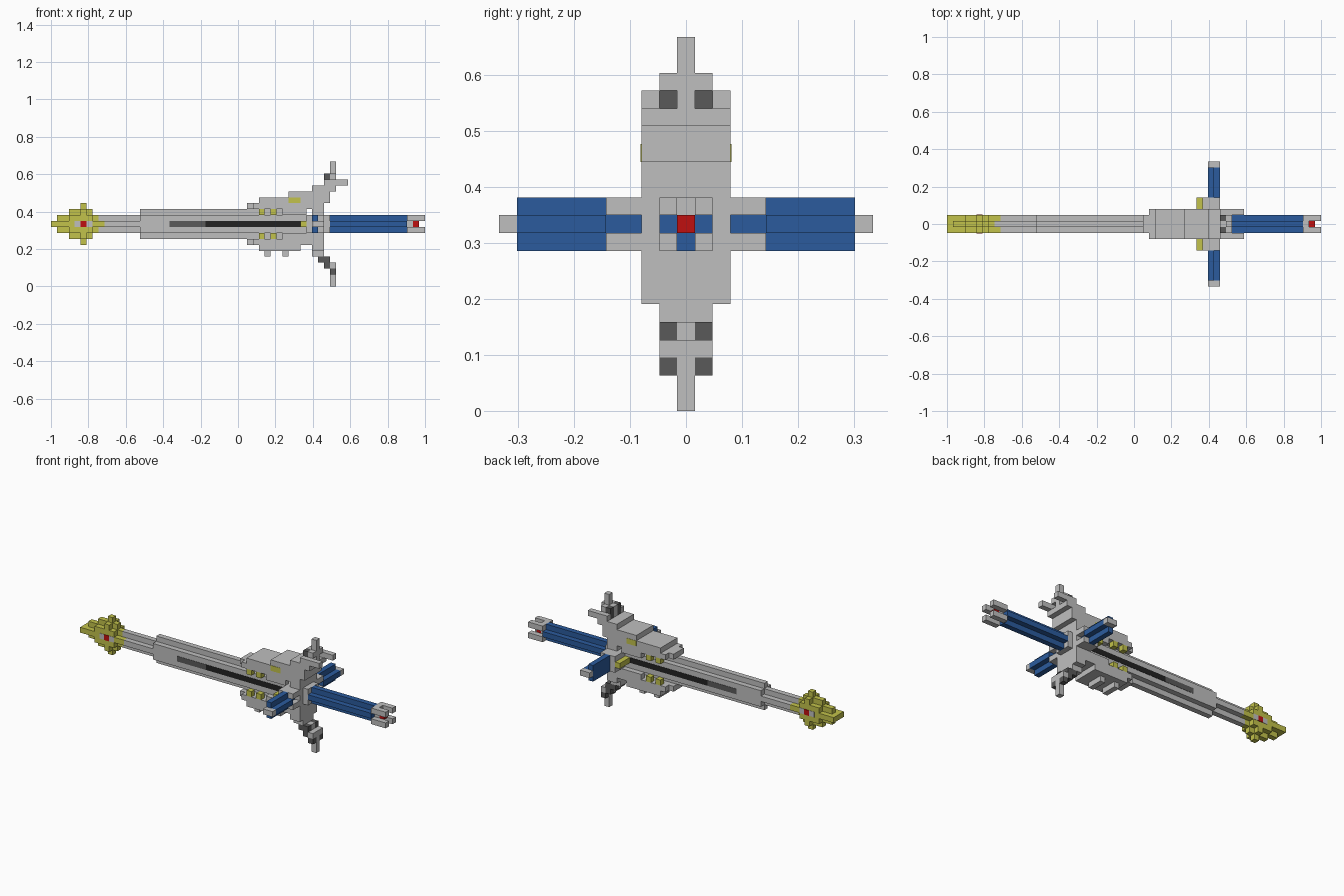
import bpy, bmesh
from mathutils import Vector

cube = bpy.data.objects.get("Cube")
if cube:
    bpy.data.objects.remove(cube, do_unlink=True)

U = 2 / 63  # edge length of one block


def material(name, r, g, b):
    m = bpy.data.materials.new(name)
    m.use_nodes = True
    m.diffuse_color = (r, g, b, 1)
    m.node_tree.nodes["Principled BSDF"].inputs["Base Color"].default_value = (r, g, b, 1)
    return m


GREY = material("light grey", 0.52, 0.52, 0.52)
DARK = material("dark grey", 0.10, 0.10, 0.10)
BLACK = material("black", 0.016, 0.016, 0.016)
BLUE = material("blue", 0.024, 0.105, 0.34)
GOLD = material("yellow", 0.54, 0.54, 0.07)
RED = material("red", 0.52, 0.005, 0.005)


def blocks(name, mat, boxes):
    """Boxes in block units (x0, x1, y0, y1, z0, z1); off-centre ones are mirrored in y."""
    bm = bmesh.new()
    for x0, x1, y0, y1, z0, z1 in boxes:
        spans = [(y0, y1)] if y0 < 0 else [(y0, y1), (-y1, -y0)]
        for a, b in spans:
            verts = bmesh.ops.create_cube(bm, size=1)["verts"]
            mid = Vector(((x0 + x1) / 2 - 31.5, (a + b) / 2, (z0 + z1) / 2))
            size = Vector((x1 - x0, b - a, z1 - z0))
            for v in verts:
                v.co = (v.co * size + mid) * U
    mesh = bpy.data.meshes.new(name)
    bm.to_mesh(mesh)
    bm.free()
    mesh.materials.append(mat)
    ob = bpy.data.objects.new(name, mesh)
    bpy.context.collection.objects.link(ob)
    return ob


# Ornamental tip: stepped flower around a red gem
blocks("tip_ornament", GOLD, [
    (0, 1, -1.5, 1.5, 10, 11),
    (1, 8, -.5, .5, 9, 12), (1, 9, .5, 1.5, 10, 11),
    (3, 7, -.5, .5, 8, 13), (3, 7, .5, 1.5, 9, 12),
    (5, 6, -.5, .5, 7, 14), (5, 6, .5, 1.5, 8, 13),
])
blocks("tip_gem", RED, [(5, 6, 1.4, 1.6, 10, 11)])
blocks("gem_setting", GREY, [(4, 5, 1.4, 1.55, 10, 11), (6, 7, 1.4, 1.55, 10, 11)])

# Blade: cross section, taller from block 15 on
blocks("blade", GREY, [
    (8, 15, -.5, .5, 9, 12), (9, 15, .5, 1.5, 10, 11),
    (15, 43, -.5, .5, 8, 13), (15, 43, .5, 1.5, 9, 12),
])
blocks("blade_slot_end", DARK, [(20, 26, 1.4, 1.55, 10, 11)])
blocks("blade_slot", BLACK, [(26, 42, 1.4, 1.55, 10, 11)])

# Upper guard: stepped shell that climbs towards the grip
blocks("upper_guard", GREY, [
    (33, 35, -1.5, 1.5, 13, 14),
    (34, 44, -2.5, 2.5, 13, 14),
    (35, 44, -2.5, 2.5, 14, 15),
    (40, 44, -2.5, 2.5, 15, 16),
    (39, 43, 1.5, 2.5, 12, 13),
    (44, 46, -2.5, 2.5, 12, 14),
    (44, 47, -2.5, 2.5, 14, 16),
    (44, 48, -2.5, 2.5, 16, 17),
    (46, 50, 1.5, 2.5, 17, 18),
])
blocks("upper_spike", GREY, [
    (46, 48, -.5, .5, 17, 18), (46, 47, -.5, .5, 18, 19),
    (47, 48, -1.5, 1.5, 18, 19), (47, 48, -.5, .5, 19, 21),
])
blocks("upper_spike_insets", DARK, [(46, 47, .5, 1.5, 17, 19)])

# Lower guard with two small teeth underneath
blocks("lower_guard", GREY, [
    (33, 35, -1.5, 1.5, 7, 8),
    (34, 46, -2.5, 2.5, 7, 8),
    (35, 42, -2.5, 2.5, 6, 7),
    (39, 46, 1.5, 2.5, 8, 9),
    (43, 46, -1.5, 1.5, 8, 9),
    (36, 37, -1.5, 1.5, 5, 6), (39, 40, -1.5, 1.5, 5, 6),
])
blocks("lower_spike", GREY, [
    (44, 46, -2.5, 2.5, 6, 7), (44, 46, -1.5, 1.5, 5, 6),
    (45, 47, -.5, .5, 4, 5), (46, 47, -.5, .5, 3, 4),
    (47, 48, -1.5, 1.5, 3, 4), (47, 48, -.5, .5, 0, 3),
])
blocks("lower_spike_insets", DARK, [
    (45, 47, .5, 1.5, 4, 5), (46, 47, .5, 1.5, 3, 4), (47, 48, .5, 1.5, 2, 3),
])

# Yellow accents on the guard
blocks("guard_studs", GOLD, [
    (x, x + 1, 1.5, 2.5, z, z + 1) for x in (35, 37) for z in (8, 12)
])
blocks("guard_badges", GOLD, [(40, 42, 2.4, 2.55, 14, 15)])
blocks("arm_studs", GOLD, [(42, 43, 1.5, 4.5, 10, 11)])

# Central hub and the bases of the side arms
blocks("hub", GREY, [
    (43, 46, -2.5, 2.5, 9, 12), (46, 47, -1.5, 1.5, 9, 12),
    (43, 44, 2.5, 4.5, 9, 12),
    (44, 46, 2.5, 4.5, 9, 10), (44, 46, 2.5, 4.5, 11, 12),
])

# Side arms
blocks("side_arms", BLUE, [
    (44, 45, 2.5, 4.5, 10, 11),
    (44, 45, 4.5, 9.5, 9, 12), (45, 46, 4.5, 9.5, 10, 11),
])
blocks("side_arm_caps", GREY, [(44, 46, 9.5, 10.5, 10, 11)])

# Grip with a cross section, ending in four prongs around a red gem
blocks("grip", BLUE, [(47, 60, -.5, .5, 9, 12), (47, 60, .5, 1.5, 10, 11)])
blocks("pommel_prongs", GREY, [
    (60, 63, .5, 1.5, 9, 10), (60, 63, .5, 1.5, 11, 12),
    (60, 61, -.5, .5, 10, 12),
])
blocks("pommel_gem", RED, [(61, 62, -.5, .5, 10, 11)])
